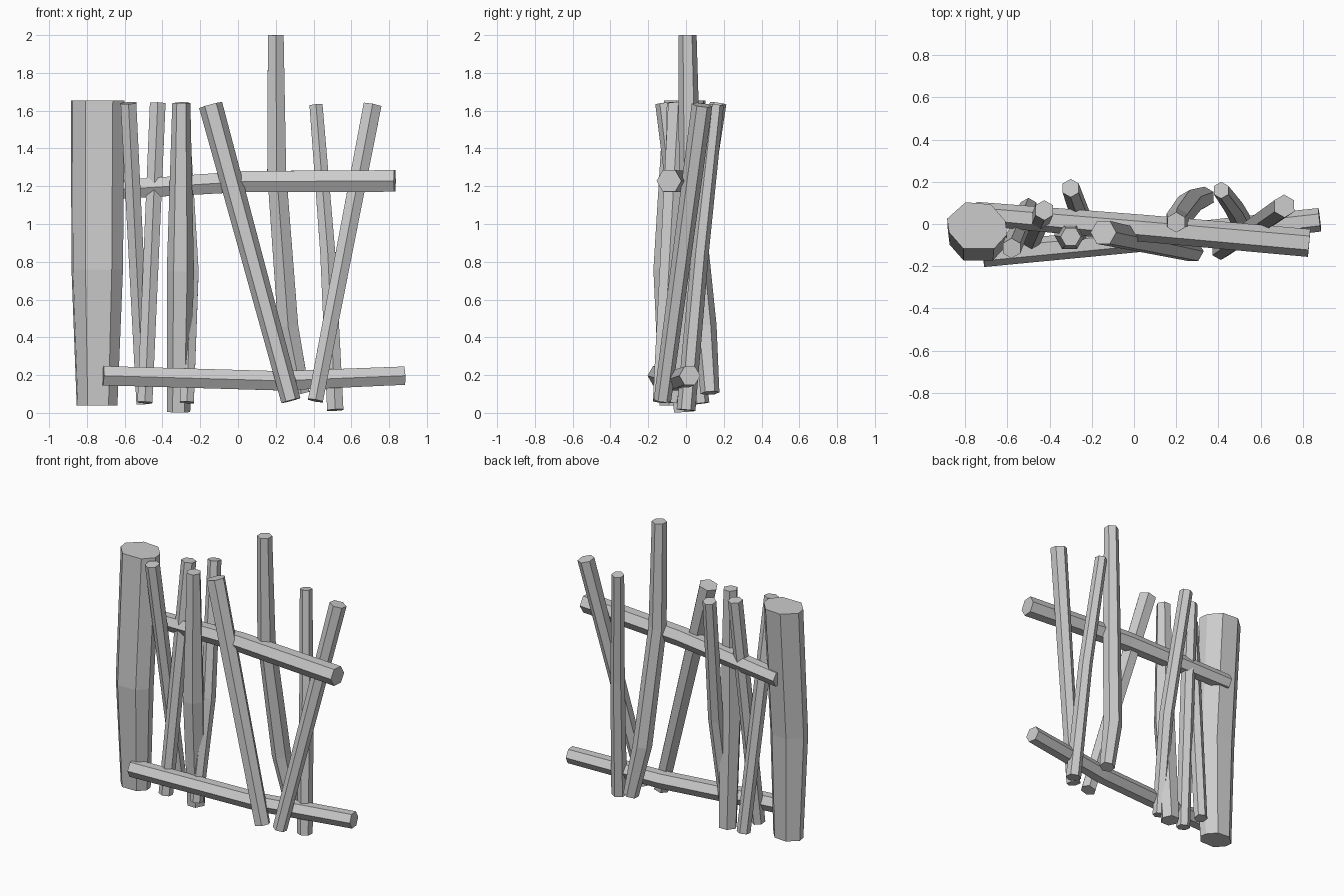
import bpy, bmesh, math
from mathutils import Vector


def make_object(name, rings):
    """Skin a list of equal rings into a capped, flat-shaded solid."""
    bm = bmesh.new()
    loops = [[bm.verts.new(p) for p in ring] for ring in rings]
    n = len(loops[0])
    for a, b in zip(loops, loops[1:]):
        for i in range(n):
            j = (i + 1) % n
            bm.faces.new((a[i], a[j], b[j], b[i]))
    bm.faces.new(loops[0][::-1])
    bm.faces.new(loops[-1])
    bmesh.ops.recalc_face_normals(bm, faces=bm.faces)
    mesh = bpy.data.meshes.new(name)
    bm.to_mesh(mesh)
    bm.free()
    obj = bpy.data.objects.new(name, mesh)
    bpy.context.collection.objects.link(obj)
    return obj


def stick(name, path, phase=0, ref=(0, 1, 0), sides=6):
    """Rough branch: path is a list of (x, y, z, radius)."""
    pts = [Vector(p[:3]) for p in path]
    rings = []
    for k, p in enumerate(path):
        t = (pts[min(k + 1, len(pts) - 1)] - pts[max(k - 1, 0)]).normalized()
        u = (Vector(ref) - t * t.dot(Vector(ref))).normalized()
        v = t.cross(u)
        ring = []
        for i in range(sides):
            a = math.radians(phase) + math.tau * i / sides
            ring.append(pts[k] + p[3] * (math.cos(a) * u + math.sin(a) * v))
        rings.append(ring)
    return make_object(name, rings)


# Thick end post: irregular octagon, bent slightly toward the front
outline = [(-0.137, 0.03), (-0.05, 0.108), (0.07, 0.098), (0.138, 0.02),
           (0.147, -0.045), (0.085, -0.112), (-0.06, -0.112), (-0.128, -0.035)]
levels = [(-0.75, -0.055, 0.04, 0.76), (-0.75, -0.065, 0.76, 0.96), (-0.748, -0.005, 1.655, 1.0)]
make_object("end_post", [[(cx + x * s, cy + y * s, z) for x, y in outline]
                         for cx, cy, z, s in levels])

# Rails
stick("upper_rail", [(-0.75, 0.05, 1.175, 0.055), (0.04, -0.02, 1.225, 0.064),
                     (0.83, -0.09, 1.228, 0.066)])
stick("lower_rail", [(-0.715, -0.145, 0.197, 0.059), (0.22, -0.055, 0.17, 0.059),
                     (0.88, 0.02, 0.197, 0.056)])

# Upright stakes, left to right: bottom to top
stakes = [
    [(-0.50, 0.08, 0.05, 0.044), (-0.58, -0.115, 1.64, 0.048)],
    [(-0.493, -0.09, 0.055, 0.046), (-0.425, 0.065, 1.64, 0.048)],
    [(-0.315, -0.01, 0.005, 0.062), (-0.305, -0.055, 0.75, 0.072), (-0.30, -0.06, 1.64, 0.048)],
    [(-0.27, -0.07, 0.055, 0.042), (-0.25, 0.03, 0.75, 0.048), (-0.30, 0.17, 1.64, 0.044)],
    [(0.28, -0.13, 0.065, 0.052), (0.067, -0.085, 0.85, 0.057), (-0.145, -0.04, 1.63, 0.063)],
    [(0.335, 0.127, 0.105, 0.05), (0.265, 0.1, 0.46, 0.062),
     (0.205, 0.02, 1.27, 0.058), (0.2, 0.008, 2.0, 0.048)],
    [(0.515, 0.0, 0.015, 0.05), (0.475, 0.075, 0.85, 0.046), (0.413, 0.16, 1.63, 0.04)],
    [(0.41, -0.125, 0.065, 0.046), (0.712, 0.085, 1.63, 0.055)],
]
for i, path in enumerate(stakes):
    stick(f"stake_{i + 1}", path, phase=30 if i in (2, 4) else 0)
